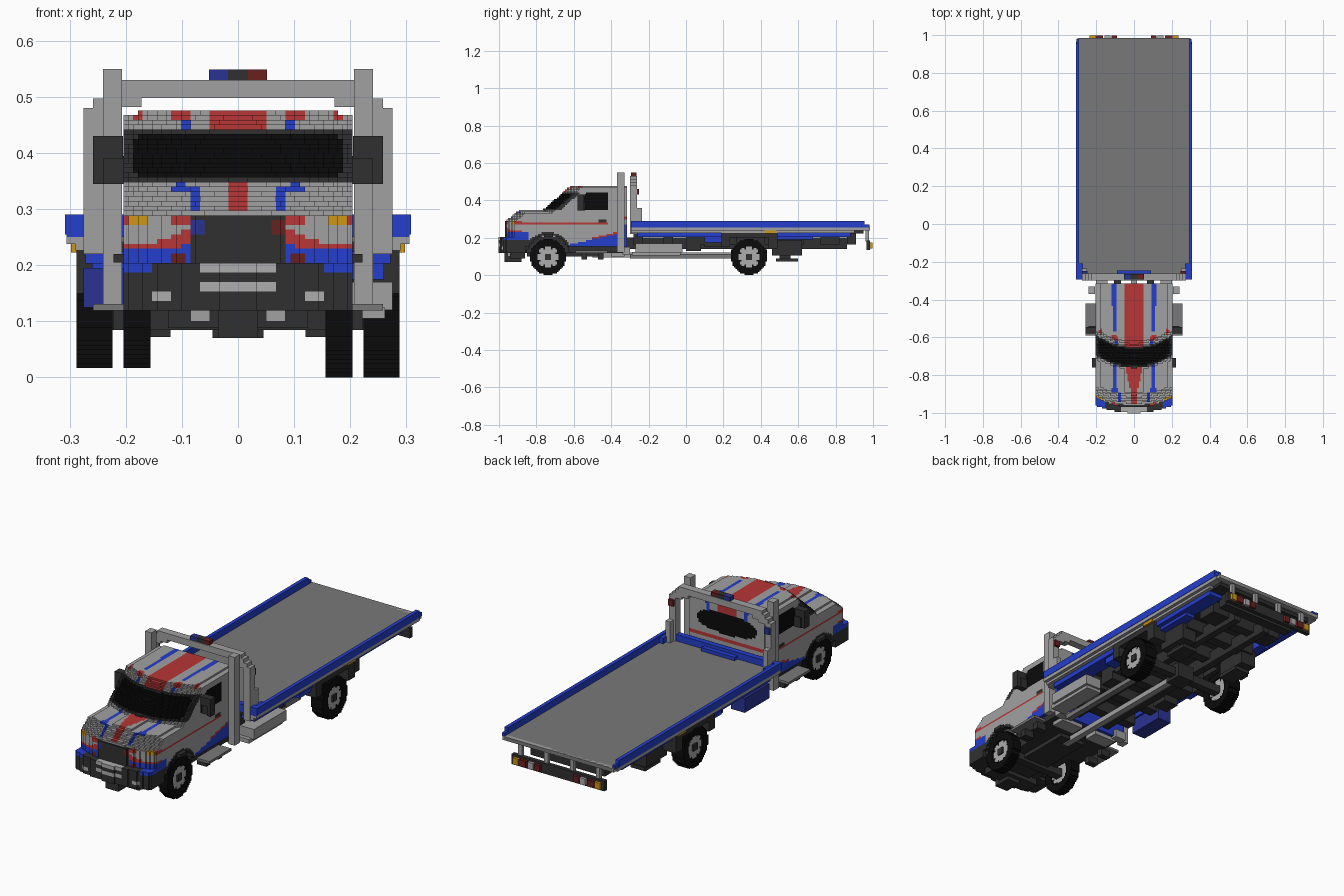
import bpy, bmesh, math

old = bpy.data.objects.get("Cube")
if old:
    bpy.data.objects.remove(old, do_unlink=True)


def lin(v):
    v /= 255
    return v / 12.92 if v <= 0.04045 else ((v + 0.055) / 1.055) ** 2.4


MATS = {}
for name, rgb in {"grey": (161, 161, 161), "deck_grey": (121, 121, 121), "dark": (48, 48, 48),
                  "black": (11, 11, 11), "red": (184, 54, 54), "blue": (36, 62, 204), "dark_blue": (42, 52, 148),
                  "yellow": (205, 150, 22), "dark_red": (105, 32, 32), "silver": (174, 174, 174)}.items():
    m = bpy.data.materials.new(name)
    col = tuple(lin(c) for c in rgb) + (1,)
    m.use_nodes = True
    m.diffuse_color = col
    m.node_tree.nodes["Principled BSDF"].inputs["Base Color"].default_value = col
    MATS[name] = m
ORDER = list(MATS)


def finish(name, bm, colours):
    me = bpy.data.meshes.new(name)
    bm.to_mesh(me)
    bm.free()
    for c in colours:
        me.materials.append(MATS[c])
    ob = bpy.data.objects.new(name, me)
    bpy.context.collection.objects.link(ob)
    return ob


def boxes(name, colour, *ranges, mirror=False):
    """One object of axis-aligned blocks (x0, x1, y0, y1, z0, z1)."""
    bm = bmesh.new()
    for r in ranges:
        for s in ((1, -1) if mirror else (1,)):
            vs = bmesh.ops.create_cube(bm, size=1)["verts"]
            for v in vs:
                v.co = [(r[2 * i] + r[2 * i + 1]) / 2 + v.co[i] * (r[2 * i + 1] - r[2 * i]) for i in range(3)]
                v.co.x *= s
            if s < 0:
                bmesh.ops.reverse_faces(bm, faces=list({f for v in vs for f in v.link_faces}))
    return finish(name, bm, [colour])


SIDES = {(1, 0, 0): ((1, 0, 0), (1, 1, 0), (1, 1, 1), (1, 0, 1)), (-1, 0, 0): ((0, 0, 0), (0, 0, 1), (0, 1, 1), (0, 1, 0)),
         (0, 1, 0): ((0, 1, 0), (0, 1, 1), (1, 1, 1), (1, 1, 0)), (0, -1, 0): ((0, 0, 0), (1, 0, 0), (1, 0, 1), (0, 0, 1)),
         (0, 0, 1): ((0, 0, 1), (1, 0, 1), (1, 1, 1), (0, 1, 1)), (0, 0, -1): ((0, 0, 0), (0, 1, 0), (1, 1, 0), (1, 0, 0))}


def blocky(name, bounds, h, solid, colour):
    """Stepped shell of small cubes filling solid(x, y, z), painted by colour(x, y, z)."""
    rng = [range(round(bounds[2 * i] / h), round(bounds[2 * i + 1] / h)) for i in range(3)]
    mid = lambda c: [(k + 0.5) * h for k in c]
    cells = {(i, j, k) for i in rng[0] for j in rng[1] for k in rng[2] if solid(*mid((i, j, k)))}
    bm, verts = bmesh.new(), {}
    for c in cells:
        paint = None
        for d, quad in SIDES.items():
            if (c[0] + d[0], c[1] + d[1], c[2] + d[2]) in cells:
                continue
            if paint is None:
                paint = ORDER.index(colour(*mid(c)))
            vs = []
            for q in quad:
                key = (c[0] + q[0], c[1] + q[1], c[2] + q[2])
                if key not in verts:
                    verts[key] = bm.verts.new([k * h for k in key])
                vs.append(verts[key])
            bm.faces.new(vs).material_index = paint
    return finish(name, bm, ORDER)


# ---- Cab: bumper, hood, raked windscreen and roof in one stepped shell
def glass_line(a, z):
    return -0.77 + (z - 0.345) * 1.15 + 1.6 * a * a


def cab_solid(x, y, z):
    a = abs(x)
    if a > 0.205 - max(0, z - 0.455) * 0.6 or z > 0.478 - max(0, a - 0.15) * 0.25 or y > -0.315:
        return False
    if a > 0.13 and math.hypot(y + 0.737, z - 0.1) < 0.115:      # wheel arch
        return False
    if z < 0.155 and -0.86 < y and a > 0.19:
        return False
    if z > 0.345 - 0.3 * a * a and y < -0.55:
        return y > glass_line(a, z)
    if z < 0.2:
        return y > -1.0 + 0.9 * a * a
    nose = -0.972 if z < 0.29 else -0.965 + (z - 0.29) * 1.3
    return y > nose + 1.3 * a * a


def cab_colour(x, y, z):
    a = abs(x)
    if z > 0.345 and z < 0.446 and y < glass_line(a, z) + 0.03:
        return "black" if 0.355 < z < 0.432 and a < 0.19 - max(0, abs(z - 0.394) - 0.022) else "dark"   # windscreen
    if y < -0.93 + 1.3 * a * a and z < 0.30:                              # nose panel
        if z < 0.19:
            if a < 0.07 and 0.155 < z < 0.172:
                return "silver"
            return "silver" if 0.12 < a < 0.155 and 0.138 < z < 0.155 else "dark"
        if a < 0.068 and z < 0.206:
            return "silver"
        if a < 0.085:
            if a > 0.06 and 0.255 < z < 0.278:                            # grille flashers
                return "dark_blue" if x < 0 else "dark_red"
            return "dark" if z < 0.29 else "grey"
        if 0.272 < z < 0.29:
            if 0.16 < a < 0.192:
                return "yellow"
            return "red" if a < 0.115 or a > 0.192 else "grey"
        if a < 0.155 and z < 0.204:
            return "dark"
        if 0.09 < a < 0.12 and z < 0.222:
            return "dark_red"
        if z < 0.226 + max(0, 0.13 - a) * 0.3:
            return "blue"
        return "red" if z < 0.24 + max(0, 0.15 - a) * 0.4 else "grey"
    if y > -0.335 and z < 0.46:                                           # rear wall
        if (a / 0.16) ** 2.6 + (abs(z - 0.385) / 0.05) ** 2.6 < 1:
            return "black"
        if z < 0.27:
            return "blue"
        if 0.295 < z < 0.318 or (a < 0.05 and z > 0.42):
            return "red"
        return "blue" if 0.09 < a < 0.11 and z > 0.41 else "grey"
    if a > 0.18 and z < 0.45:                                             # doors and wings
        if -0.575 < y < -0.42 and 0.345 < z < 0.445 - max(0, -0.53 - y):
            return "black"
        if -0.47 < y < -0.425 and 0.28 < z < 0.298:
            return "dark"
        if math.hypot(y + 0.737, z - 0.1) < 0.13 or z < 0.155:
            return "dark"
        if y < -0.84:
            if z < 0.226:
                return "blue" if z > 0.19 else "dark"
        elif y > -0.62:
            edge = 0.165 + max(0, y + 0.62) * 0.22
            if z < edge:
                return "blue"
            if z < edge + 0.009 and y > -0.5:
                return "red"
        return "red" if 0.273 < z < 0.2805 and y < -0.42 else "grey"
    if z < 0.2:
        return "dark"
    if z < 0.36:                                                          # hood stripes
        if a < max(0.017, 0.045 - (-0.76 - y) * 0.22):
            return "red"
        if y > -0.895:
            return "blue" if abs(a - 0.102) < (0.013 if y < -0.87 else 0.007) else "grey"
        return "blue" if abs(a - 0.077) < 0.009 else "grey"
    if a < 0.05:                                                          # roof stripes
        return "red"
    if y < glass_line(a, z) + 0.02:
        if 0.085 < a < 0.12 or 0.168 < a < 0.19:
            return "red" if z > 0.46 else "blue" if a < 0.105 else "grey"
    return "blue" if 0.093 < a < (0.117 if y > -0.43 else 0.11) and y > -0.57 else "grey"


blocky("cab", (-0.2125, 0.2125, -1.003, -0.306, 0.119, 0.4845), 0.0085, cab_solid, cab_colour)


# ---- Wheels with recessed bright hubs
def wheel(name, x0, x1, y, dz):
    hub = 0.057

    def solid(px, py, pz):
        d = math.hypot(py, pz)
        recess = 0.008 if 0.02 < d < hub else 0
        return d < 0.0955 and abs(px) < 0.5 * (x1 - x0) - recess

    def colour(px, py, pz):
        d, t = math.hypot(py, pz), math.atan2(pz, py)
        if d > hub or (d > 0.046 and math.cos(8 * t) < -0.5):
            return "black"
        return "dark" if d < 0.02 else "silver"
    ob = blocky(name, (-0.04, 0.04, -0.104, 0.104, -0.104, 0.104), 0.008, solid, colour)
    ob.location = ((x0 + x1) / 2, y, 0.096 + dz)


for side, s, dz in (("left", 1, 0), ("right", -1, 0.017)):
    wheel("front_wheel_" + side, *sorted((s * 0.155, s * 0.205)), -0.737, dz)
    wheel("rear_wheel_" + side, *sorted((s * 0.222, s * 0.29)), 0.336, dz)

# ---- Cab fittings
boxes("mirrors", "dark", (0.2, 0.24, -0.57, -0.54, 0.345, 0.395), (0.205, 0.258, -0.58, -0.545, 0.39, 0.43),
      (0.24, 0.258, -0.58, -0.545, 0.345, 0.39), (0.2, 0.222, -0.76, -0.71, 0.205, 0.22), mirror=True)
boxes("side_steps", "deck_grey", (0.19, 0.258, -0.59, -0.42, 0.119, 0.131), mirror=True)
boxes("step_brackets", "dark", (0.17, 0.222, -0.56, -0.53, 0.085, 0.12), (0.17, 0.222, -0.47, -0.44, 0.085, 0.12), mirror=True)
boxes("tow_guard", "dark", (-0.035, 0.035, -0.97, -0.88, 0.07, 0.12), (-0.125, 0.125, -0.94, -0.86, 0.088, 0.122))
boxes("tow_plates", "grey", (0.05, 0.085, -0.955, -0.93, 0.1, 0.125), mirror=True)
boxes("side_posts", "grey", (0.207, 0.241, -0.37, -0.33, 0.12, 0.55), mirror=True)

# ---- Headboard frame and light bar
boxes("headboard_frame", "grey", (0.241, 0.275, -0.30, -0.262, 0.22, 0.48), (0.207, 0.258, -0.30, -0.262, 0.47, 0.497),
      (0.172, 0.241, -0.30, -0.262, 0.482, 0.515), (0, 0.225, -0.30, -0.262, 0.498, 0.53),
      (0.25, 0.275, -0.262, -0.235, 0.255, 0.36), mirror=True)
boxes("headboard_base", "blue", (-0.305, 0.305, -0.295, -0.268, 0.25, 0.29), (-0.09, 0.09, -0.268, -0.245, 0.255, 0.275))
boxes("light_bar_blue", "dark_blue", (-0.052, -0.018, -0.295, -0.265, 0.53, 0.549))
boxes("light_bar_middle", "dark", (-0.018, 0.018, -0.295, -0.265, 0.53, 0.549))
boxes("light_bar_red", "dark_red", (0.018, 0.052, -0.295, -0.265, 0.53, 0.549))
boxes("post_lamp_left", "dark_red", (0.245, 0.272, -0.262, -0.25, 0.43, 0.46))
boxes("post_lamp_right", "dark_blue", (-0.272, -0.245, -0.262, -0.25, 0.43, 0.46))

# ---- Flat bed
boxes("deck", "deck_grey", (-0.292, 0.292, -0.268, 0.985, 0.242, 0.258))
boxes("deck_underside", "dark", (-0.27, 0.27, -0.268, 0.95, 0.224, 0.242))
boxes("deck_edges", "grey", (0.27, 0.306, -0.295, 0.965, 0.238, 0.255), (0.27, 0.29, -0.295, 0.9, 0.226, 0.238),
      (0, 0.3, 0.965, 0.985, 0.24, 0.258), mirror=True)
boxes("bed_rails", "blue", (0.29, 0.308, -0.295, 0.955, 0.255, 0.29), (0.27, 0.295, -0.295, -0.21, 0.255, 0.285),
      (0.29, 0.305, 0.955, 0.98, 0.255, 0.272), mirror=True)
boxes("subframe", "blue", (0.2, 0.272, -0.26, 0.2, 0.203, 0.226), (0.2, 0.26, 0.1, 0.2, 0.175, 0.205),
      (0.2, 0.272, 0.48, 0.88, 0.205, 0.226), (0.2, 0.25, 0.48, 0.68, 0.19, 0.206), mirror=True)
boxes("side_markers", "yellow", (0.27, 0.298, 0.42, 0.485, 0.223, 0.238), mirror=True)

# ---- Tool lockers
boxes("locker_left", "grey", (0.19, 0.275, -0.27, -0.02, 0.12, 0.17), (0.18, 0.262, -0.29, -0.03, 0.105, 0.125))
boxes("locker_right", "dark_blue", (-0.275, -0.2, -0.25, -0.06, 0.125, 0.195))

# ---- Chassis and running gear
boxes("chassis_rails", "dark", (0.07, 0.105, -0.86, 0.86, 0.14, 0.2), (0.07, 0.14, -0.6, -0.32, 0.12, 0.18),
      (0.12, 0.2, 0.0, 0.08, 0.13, 0.222), (0.1, 0.2, 0.1, 0.19, 0.15, 0.2),
      (0.14, 0.22, 0.46, 0.62, 0.105, 0.187), (0.12, 0.2, 0.48, 0.6, 0.072, 0.09),
      (0.17, 0.19, 0.5, 0.56, 0.085, 0.11), (0.1, 0.2, 0.72, 0.82, 0.165, 0.225), mirror=True)
boxes("crossmembers", "dark", *[(-0.2, 0.2, y, y + 0.05, 0.165, 0.226) for y in (-0.28, -0.12, 0.05, 0.22, 0.42, 0.58, 0.74, 0.86)])
boxes("axles", "dark", (-0.16, 0.16, -0.757, -0.717, 0.085, 0.125), (-0.225, 0.225, 0.316, 0.356, 0.085, 0.125),
      (-0.045, 0.045, 0.29, 0.38, 0.07, 0.145))
boxes("drive_shaft", "grey", (-0.015, 0.015, -0.5, 0.3, 0.095, 0.12))
boxes("side_beam", "deck_grey", (0.135, 0.165, -0.3, 0.25, 0.09, 0.112))
boxes("gearbox", "dark", (-0.07, 0.07, -0.85, -0.45, 0.1, 0.16))
boxes("rear_cab_mounts", "grey", (0.04, 0.16, -0.40, -0.33, 0.10, 0.122), (0.14, 0.2, -0.34, -0.30, 0.11, 0.15), mirror=True)
boxes("mudguards", "dark", (0.2, 0.288, 0.22, 0.45, 0.2, 0.226), (0.2, 0.288, 0.19, 0.235, 0.15, 0.226),
      (0.2, 0.288, 0.44, 0.49, 0.14, 0.226), mirror=True)

# ---- Tail board with lamps
boxes("tail_board", "dark", (-0.25, 0.25, 0.965, 0.985, 0.135, 0.185))
boxes("tail_hangers", "grey", (0.2, 0.22, 0.96, 0.978, 0.18, 0.245), (0.06, 0.08, 0.96, 0.978, 0.18, 0.245), mirror=True)
for label, paint, x0, x1 in (("amber", "yellow", 0.205, 0.235), ("red", "dark_red", 0.165, 0.203),
                             ("clear", "silver", 0.125, 0.155), ("inner_red", "dark_red", 0.09, 0.12)):
    boxes("tail_lamps_" + label, paint, (x0, x1, 0.98, 0.998, 0.143, 0.175), mirror=True)
